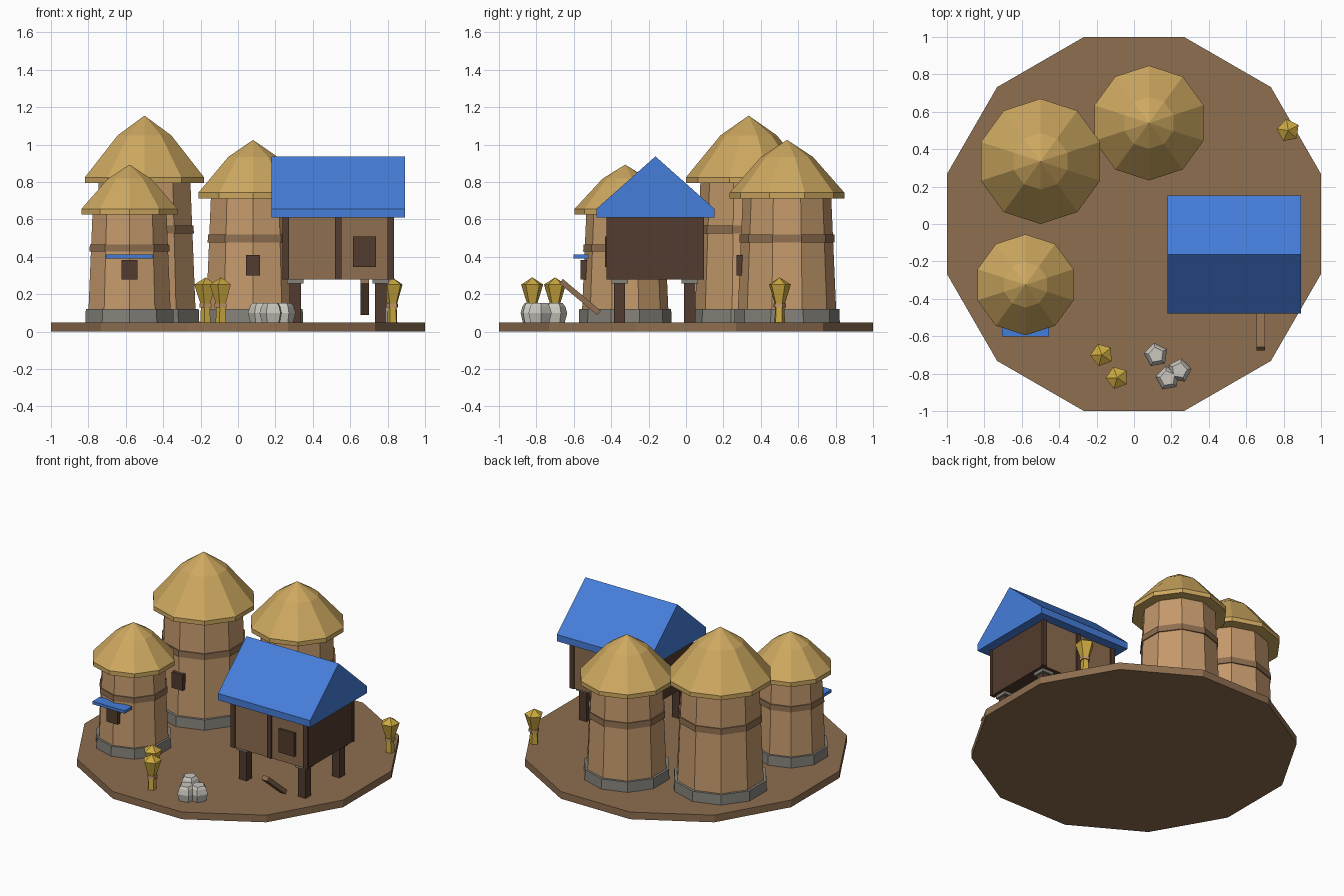
import bpy
import bmesh
from math import sin, cos, pi, radians, atan2
from mathutils import Matrix, Vector

cube = bpy.data.objects.get("Cube")
if cube:
    bpy.data.objects.remove(cube, do_unlink=True)


def linear(c):
    return c / 12.92 if c <= 0.04045 else ((c + 0.055) / 1.055) ** 2.4


def material(name, code):
    rgb = [linear(v / 255) for v in bytes.fromhex(code)]
    m = bpy.data.materials.new(name)
    m.use_nodes = True
    m.diffuse_color = (*rgb, 1)
    m.node_tree.nodes["Principled BSDF"].inputs["Base Color"].default_value = (*rgb, 1)
    return m


earth = material("earth_brown", "8E6E50")
clay = material("clay_tan", "C4996C")
straw = material("straw", "CDA860")
grain = material("grain_gold", "CCA940")
stone = material("stone_grey", "85827A")
sack_cloth = material("pale_sack", "CBC7BF")
dark = material("dark_wood", "523B2E")
blue = material("blue_roof", "467DDA")


def finish(name, bm, *mats):
    bmesh.ops.recalc_face_normals(bm, faces=bm.faces)
    mesh = bpy.data.meshes.new(name)
    bm.to_mesh(mesh)
    bm.free()
    for m in mats:
        mesh.materials.append(m)
    ob = bpy.data.objects.new(name, mesh)
    bpy.context.collection.objects.link(ob)
    return ob


def lathe(name, x, y, profile, sides, mat, turn=90):
    """Faceted solid of revolution from (radius, z) pairs; radius 0 is a tip."""
    bm = bmesh.new()
    rings = []
    for r, z in profile:
        count = sides if r else 1
        rings.append([bm.verts.new((x + r * cos(radians(turn) + 2 * pi * i / sides),
                                    y + r * sin(radians(turn) + 2 * pi * i / sides), z))
                      for i in range(count)])
    for a, b in zip(rings, rings[1:]):
        for i in range(sides):
            j = (i + 1) % sides
            if len(b) == 1:
                bm.faces.new((a[i], a[j], b[0]))
            else:
                bm.faces.new((a[i], a[j], b[j], b[i]))
    for ring in (rings[0], rings[-1]):
        if len(ring) > 1:
            bm.faces.new(ring)
    return finish(name, bm, mat)


def box(name, lo, hi, *mats):
    lo, hi = Vector(lo), Vector(hi)
    bm = bmesh.new()
    bmesh.ops.create_cube(bm, size=1, matrix=Matrix.Translation((lo + hi) / 2)
                          @ Matrix.Diagonal((*(hi - lo), 1)))
    return finish(name, bm, *mats)


GROUND = 0.05
lathe("ground", 0, 0, [(1.035, 0), (1.035, GROUND)], 12, earth, 15)


# Round granaries: stone footing, tapered wall, band, thatched roof, hatch
def granary(label, x, y, radius, eave, peak, band, hatch, hatch_half):
    foot, top = 0.12, eave - 0.03
    low, high = radius * 0.865, radius * 0.77

    def wall_radius(z):
        return low + (high - low) * (z - GROUND) / (top - GROUND)

    lathe(label + "_footing", x, y, [(radius * 0.92, GROUND), (radius * 0.91, foot)], 10, stone)
    lathe(label + "_wall", x, y, [(low, GROUND), (high, top + 0.01)], 10, clay)
    lathe(label + "_band", x, y, [(wall_radius(z) + 0.008, z) for z in band], 10, earth)
    lathe(label + "_roof", x, y,
          [(radius, top), (radius, eave), (radius * 0.45, eave + 0.68 * (peak - eave)), (0, peak)],
          10, straw)
    front = y - wall_radius(hatch[0])
    box(label + "_hatch", (x - hatch_half, front - 0.015, hatch[0]),
        (x + hatch_half, front + 0.03, hatch[1]), dark)


granary("tall_granary", -0.5, 0.335, 0.335, 0.825, 1.155, (0.525, 0.567), (0.305, 0.415), 0.042)
granary("back_granary", 0.08, 0.54, 0.307, 0.743, 1.025, (0.476, 0.519), (0.3, 0.41), 0.038)
granary("small_granary", -0.58, -0.325, 0.27, 0.657, 0.893, (0.428, 0.466), (0.278, 0.382), 0.042)
box("hatch_awning", (-0.705, -0.602, 0.392), (-0.455, -0.52, 0.412), blue)

# Raised storehouse: end walls and floor dark, long walls brown
X0, X1, Y0, Y1, FLOOR, TOP = 0.245, 0.828, -0.415, 0.088, 0.278, 0.615
MID = (Y0 + Y1) / 2
body = box("storehouse_body", (X0, Y0, FLOOR), (X1, Y1, TOP), earth, dark)
for face in body.data.polygons:
    face.material_index = int(abs(face.normal.y) < 0.5)
for side, y in (("front", Y0), ("back", Y1)):
    for place, x in (("left", X1 - 0.011), ("middle", (X0 + X1) / 2), ("right", X0 + 0.011)):
        box(f"{side}_{place}_wall_post", (x - 0.017, y - 0.009, FLOOR),
            (x + 0.017, y + 0.009, TOP), dark)
box("storehouse_hatch", (0.615, Y0 - 0.018, 0.345), (0.738, Y0 + 0.01, 0.508), dark)

# Gabled roof: a pentagon end extruded along x
bm = bmesh.new()
outline = [(-0.315, 0.61), (0.315, 0.61), (0.315, 0.657), (0, 0.937), (-0.315, 0.657)]
end = bm.faces.new([bm.verts.new((0.18, MID + dy, z)) for dy, z in outline])
moved = bmesh.ops.extrude_face_region(bm, geom=[end])["geom"]
bmesh.ops.translate(bm, vec=(0.713, 0, 0),
                    verts=[v for v in moved if isinstance(v, bmesh.types.BMVert)])
finish("storehouse_roof", bm, blue)

# Stilts with flat stone caps
for lr, x in (("left", 0.763), ("right", 0.306)):
    for fb, y in (("front", -0.355), ("back", 0.02)):
        box(f"{fb}_{lr}_stilt", (x - 0.03, y - 0.03, GROUND), (x + 0.03, y + 0.03, 0.26), dark)
        box(f"{fb}_{lr}_stilt_cap", (x - 0.044, y - 0.044, 0.257),
            (x + 0.044, y + 0.044, FLOOR), stone)

# Leaning plank
start, finish_at = Vector((0.678, -0.668, 0.27)), Vector((0.678, -0.465, 0.1))
run = finish_at - start
bm = bmesh.new()
bmesh.ops.create_cube(bm, size=1, matrix=Matrix.Translation((start + finish_at) / 2)
                      @ Matrix.Rotation(atan2(run.z, run.y), 4, "X")
                      @ Matrix.Diagonal((0.045, run.length, 0.03, 1)))
finish("plank", bm, earth)

# Tied grain sheaves
for i, (x, y, turn) in enumerate([(-0.172, -0.7, 110), (-0.09, -0.822, 110), (0.825, 0.5, 100)], 1):
    lathe(f"sheaf_{i}", x, y,
          [(0.03, GROUND), (0.026, 0.14), (0.062, 0.252), (0, 0.29)], 5, grain, turn)
    lathe(f"sheaf_tie_{i}", x, y, [(0.035, 0.13), (0.035, 0.15)], 5, clay, turn)

# Grain sacks
for i, (x, y, turn) in enumerate([(0.118, -0.7, 100), (0.243, -0.783, 80), (0.18, -0.825, 100)], 1):
    lathe(f"sack_{i}", x, y,
          [(0.053, GROUND), (0.066, 0.1), (0.055, 0.135), (0.042, 0.152)], 5, sack_cloth, turn)
